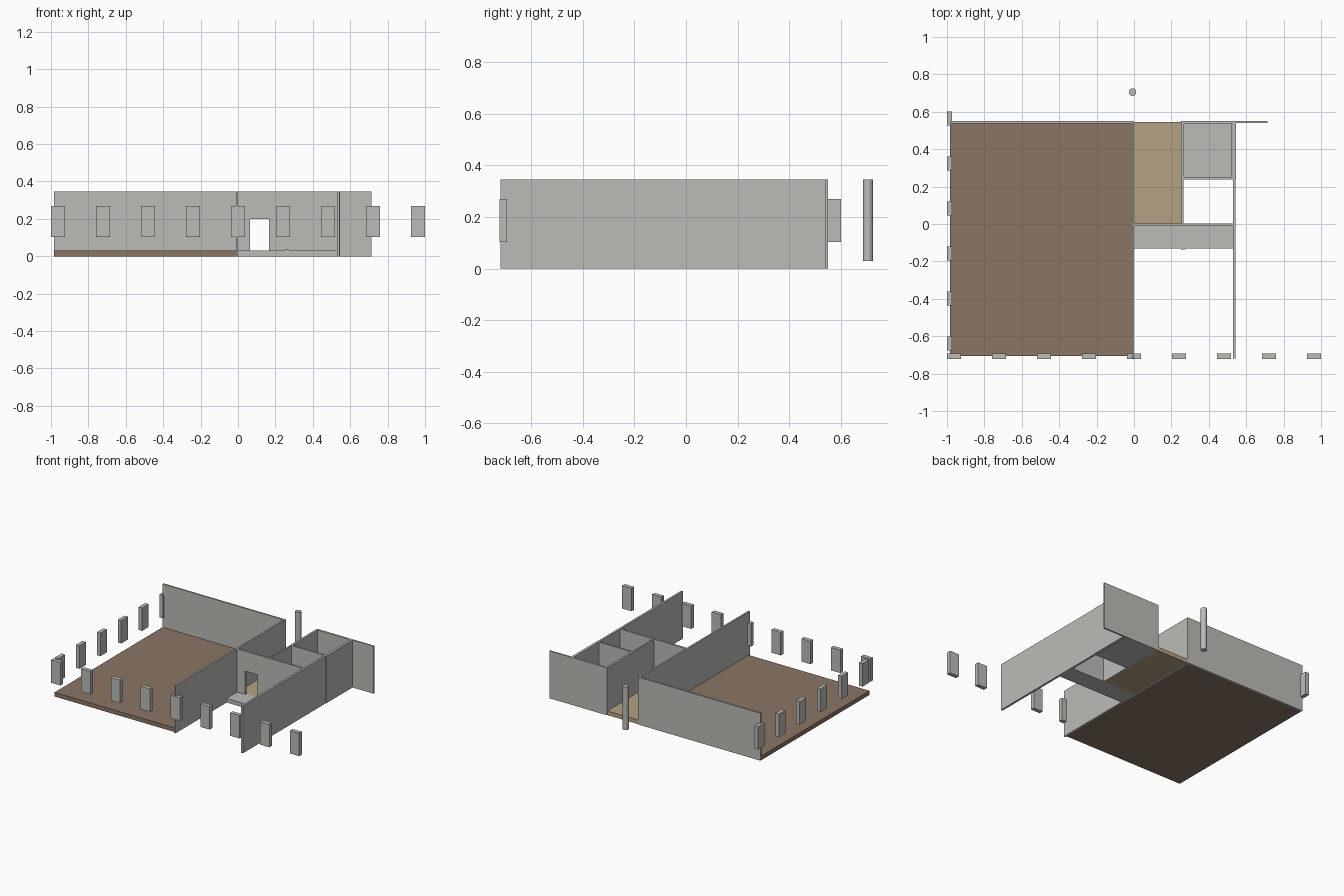
import bpy
import bmesh

cube = bpy.data.objects.get("Cube")
if cube:
    bpy.data.objects.remove(cube, do_unlink=True)

HEIGHT = 0.345    # wall height
SLAB = 0.03       # floor thickness
FRONT, BACK = -0.718, 0.55


def make_material(name, rgb):
    mat = bpy.data.materials.new(name)
    mat.use_nodes = True
    color = (*rgb, 1)
    mat.diffuse_color = color
    mat.node_tree.nodes["Principled BSDF"].inputs["Base Color"].default_value = color
    return mat


grey = make_material("concrete grey", (0.5, 0.5, 0.475))
brown = make_material("brown floor", (0.26, 0.18, 0.13))
tan = make_material("tan floor", (0.46, 0.355, 0.225))


def add_mesh(name, bm, mat):
    bmesh.ops.recalc_face_normals(bm, faces=bm.faces)
    mesh = bpy.data.meshes.new(name)
    bm.to_mesh(mesh)
    bm.free()
    mesh.materials.append(mat)
    obj = bpy.data.objects.new(name, mesh)
    bpy.context.collection.objects.link(obj)
    return obj


def extrude(name, points, direction, mat=grey):
    """Extrude a closed outline along a direction."""
    bm = bmesh.new()
    face = bm.faces.new([bm.verts.new(p) for p in points])
    result = bmesh.ops.extrude_face_region(bm, geom=[face], use_keep_orig=True)
    moved = [v for v in result["geom"] if isinstance(v, bmesh.types.BMVert)]
    bmesh.ops.translate(bm, verts=moved, vec=direction)
    return add_mesh(name, bm, mat)


def box(name, x, y, z=(0, HEIGHT), mat=grey):
    outline = [(x[0], y[0], z[0]), (x[1], y[0], z[0]),
               (x[1], y[1], z[0]), (x[0], y[1], z[0])]
    return extrude(name, outline, (0, 0, z[1] - z[0]), mat)


# Floors
box("main_floor", (-0.985, -0.012), (-0.705, 0.538), (0, SLAB), brown)
box("hall_floor", (0, 0.254), (0.004, 0.546), (0, SLAB), tan)
box("porch_slab", (0, 0.528), (-0.13, -0.01), (0, SLAB))
box("porch_marker", (0.252, 0.275), (-0.137, -0.124), (SLAB - 0.005, SLAB + 0.005))
box("small_room_floor", (0.265, 0.525), (0.25, 0.537), (0, SLAB))

# Long walls
box("main_back_wall", (-0.985, -0.012), (0.538, BACK))
box("middle_wall", (-0.012, 0), (FRONT, BACK))
box("side_wall", (0.528, 0.543), (FRONT, 0.238))
box("hall_wall", (0.254, 0.264), (0.004, 0.238))
box("back_wing_wall", (0.546, 0.715), (0.539, BACK))

# Small room walls
box("small_room_right_wall", (0.252, 0.267), (0.238, BACK))
box("small_room_left_wall", (0.527, 0.546), (0.238, BACK))
box("small_room_front_wall", (0.267, 0.527), (0.238, 0.251))
box("small_room_back_wall", (0.267, 0.527), (0.535, BACK))

# Entrance wall with a doorway
DOOR_L, DOOR_R, DOOR_TOP = 0.065, 0.165, 0.2
profile = [(0, 0), (DOOR_L, 0), (DOOR_L, DOOR_TOP), (DOOR_R, DOOR_TOP),
           (DOOR_R, 0), (0.528, 0), (0.528, HEIGHT), (0, HEIGHT)]
extrude("entrance_wall", [(x, -0.01, z) for x, z in profile], (0, 0.014, 0))
box("door_sill", (DOOR_L, DOOR_R), (-0.01, 0.004), (0, SLAB))

# Rows of free-standing panels
PANEL_Z = (0.103, 0.27)
STEP = 0.2406
HALF = 0.0375
for i in range(9):
    x = -0.9625 + i * STEP
    box(f"front_panel_{i + 1}", (x - HALF, x + HALF), (-0.723, -0.693), PANEL_Z)
for i in range(6):
    y = 0.563 - i * STEP
    box(f"side_panel_{i + 1}", (-1, -0.972), (y - HALF, y + HALF), PANEL_Z)

# Round column behind the hall
bpy.ops.mesh.primitive_cylinder_add(vertices=32, radius=0.02, depth=HEIGHT - SLAB,
                                    location=(-0.008, 0.705, (HEIGHT + SLAB) / 2))
column = bpy.context.object
column.name = "round_column"
column.data.materials.append(grey)
bpy.ops.object.shade_smooth_by_angle()
